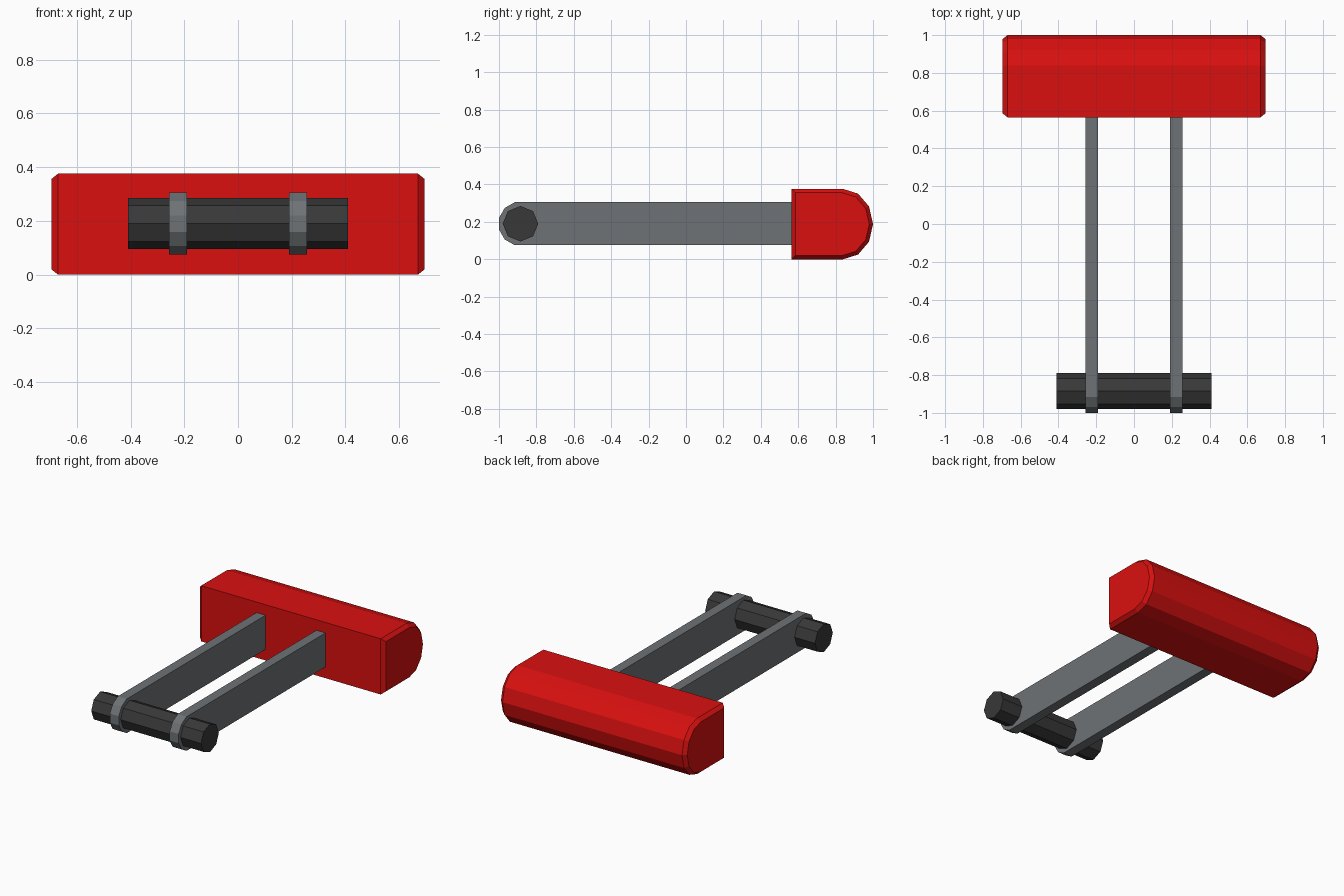
import bpy, bmesh
from math import sin, cos, pi

cube = bpy.data.objects.get("Cube")
if cube:
    bpy.data.objects.remove(cube, do_unlink=True)


def material(name, rgb):
    mat = bpy.data.materials.new(name)
    mat.use_nodes = True
    mat.diffuse_color = (*rgb, 1)
    mat.node_tree.nodes["Principled BSDF"].inputs["Base Color"].default_value = (*rgb, 1)
    return mat


red = material("red", (0.70, 0.005, 0.005))
grey = material("steel grey", (0.155, 0.170, 0.180))
dark = material("dark grey", (0.040, 0.040, 0.040))


def arc(cy, cz, ry, rz, start, end, steps):
    """Points on an elliptical arc in the (y, z) plane, angles in degrees."""
    angles = [(start + (end - start) * i / steps) * pi / 180 for i in range(steps + 1)]
    return [(cy + ry * cos(a), cz + rz * sin(a)) for a in angles]


def shrink(profile, amount):
    """Inset a profile towards the middle of its bounds."""
    ys, zs = zip(*profile)
    cy, cz = (min(ys) + max(ys)) / 2, (min(zs) + max(zs)) / 2
    ky = 1 - 2 * amount / (max(ys) - min(ys))
    kz = 1 - 2 * amount / (max(zs) - min(zs))
    return [(cy + (y - cy) * ky, cz + (z - cz) * kz) for y, z in profile]


def loft(name, sections, mat):
    """Join (x, profile) sections along x and cap both ends."""
    bm = bmesh.new()
    rings = [[bm.verts.new((x, y, z)) for y, z in prof] for x, prof in sections]
    for a, b in zip(rings, rings[1:]):
        for i in range(len(a)):
            j = (i + 1) % len(a)
            bm.faces.new((a[i], a[j], b[j], b[i]))
    bm.faces.new(rings[0])
    bm.faces.new(rings[-1])
    bmesh.ops.recalc_face_normals(bm, faces=bm.faces)
    mesh = bpy.data.meshes.new(name)
    bm.to_mesh(mesh)
    bm.free()
    mesh.materials.append(mat)
    obj = bpy.data.objects.new(name, mesh)
    bpy.context.collection.objects.link(obj)
    return obj


# Padded bumper: flat front, rounded back, chamfered ends
bumper = [(0.565, 0), *arc(0.84, 0.188, 0.16, 0.188, -90, 90, 6), (0.565, 0.376)]
inner = shrink(bumper, 0.02)
half, chamfer = 0.695, 0.025
loft("bumper", [(-half, inner), (chamfer - half, bumper),
                (half - chamfer, bumper), (half, inner)], red)

# Two flat arms with rounded tips
pivot_y, pivot_z = -0.885, 0.19
tip_radius = 0.115 / cos(pi / 12)
arm = arc(pivot_y, pivot_z, tip_radius, tip_radius, 105, 255, 5)
arm += [(0.60, arm[-1][1]), (0.60, arm[0][1])]
for side, s in (("left", 1), ("right", -1)):
    loft(side + "_arm", [(s * 0.19, arm), (s * 0.257, arm)], grey)

# Eight-sided pivot bar through the arm tips
bar = arc(pivot_y, pivot_z, 0.095, 0.095, 0, 315, 7)
loft("pivot_bar", [(-0.41, bar), (0.41, bar)], dark)
